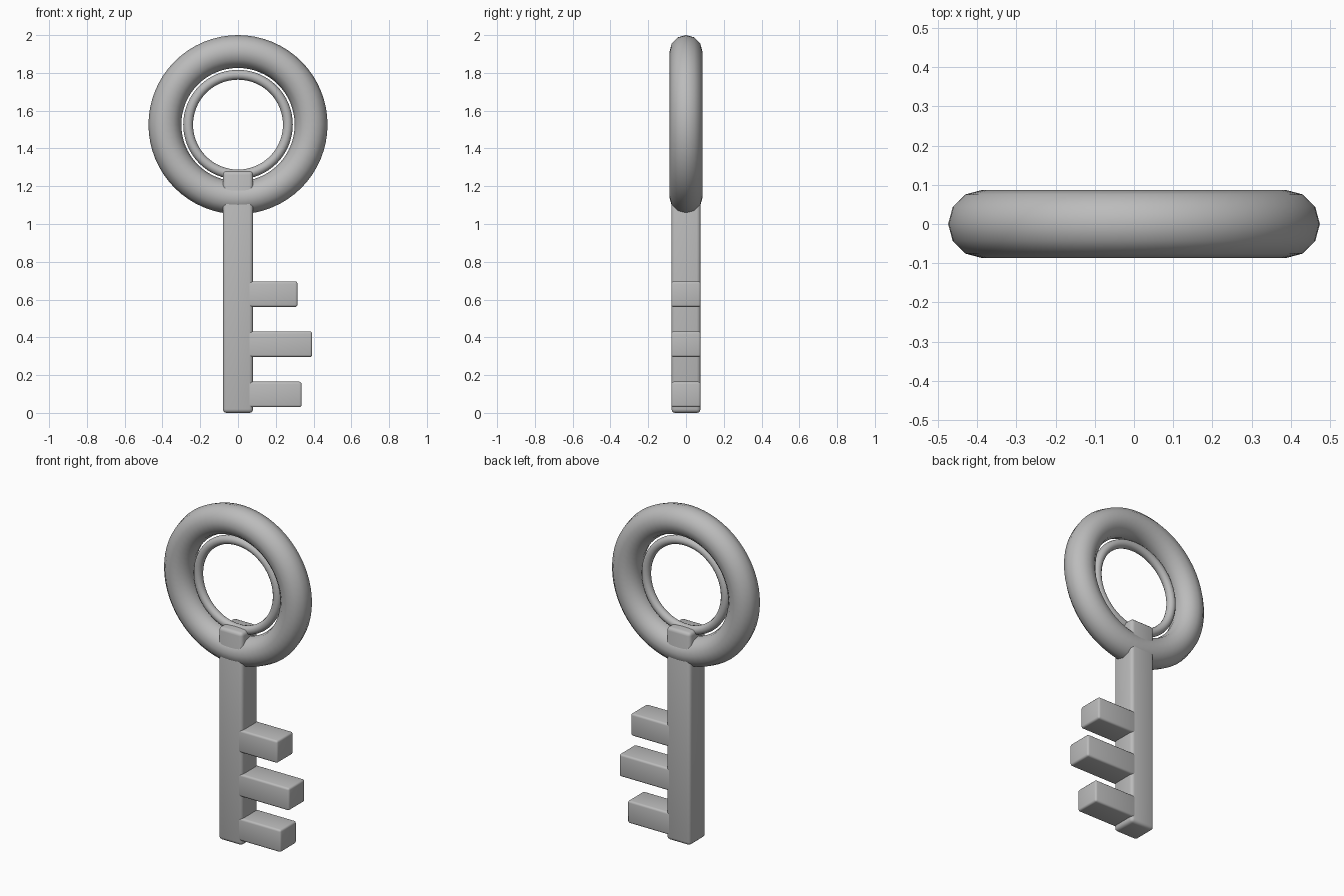
import bpy

cube = bpy.data.objects.get("Cube")
if cube:
    bpy.data.objects.remove(cube, do_unlink=True)

metal = bpy.data.materials.new("grey_metal")
metal.use_nodes = True
grey = (0.5, 0.5, 0.5, 1)
metal.diffuse_color = grey
metal.node_tree.nodes["Principled BSDF"].inputs["Base Color"].default_value = grey

RING_Z = 1.526
HALF_DEPTH = 0.077


def ring(name, major, minor, sides):
    """Upright ring whose hole faces front and back."""
    bpy.ops.mesh.primitive_torus_add(
        location=(0, 0, RING_Z), rotation=(1.5708, 0, 0), major_radius=major,
        minor_radius=minor, major_segments=64, minor_segments=sides)
    ob = bpy.context.object
    ob.name = name
    ob.data.materials.append(metal)
    bpy.ops.object.shade_smooth()


def bar(name, x0, x1, z0, z1, bevel):
    """Rounded box the depth of the key."""
    bpy.ops.mesh.primitive_cube_add(size=1, location=((x0 + x1) / 2, 0, (z0 + z1) / 2))
    ob = bpy.context.object
    ob.name = name
    ob.scale = (x1 - x0, 2 * HALF_DEPTH, z1 - z0)
    bpy.ops.object.transform_apply(location=False, rotation=False, scale=True)
    ob.data.materials.append(metal)
    mod = ob.modifiers.new("rounded_edges", "BEVEL")
    mod.width = bevel
    mod.segments = 3
    bpy.ops.object.modifier_apply(modifier=mod.name)
    bpy.ops.object.shade_smooth_by_angle(angle=0.6)


# Bow: thick outer ring and thin inner ring
ring("outer_ring", 0.387, 0.087, 12)
ring("inner_ring", 0.264, 0.026, 12)

# Shaft runs up through the bow
bar("shaft", -0.08, 0.08, 0, 1.28, 0.02)

# Teeth on the left side
for name, reach, bottom in (("lower_tooth", 0.337, 0.03),
                            ("middle_tooth", 0.393, 0.296),
                            ("upper_tooth", 0.315, 0.561)):
    bar(name, 0.05, reach, bottom, bottom + 0.135, 0.012)
